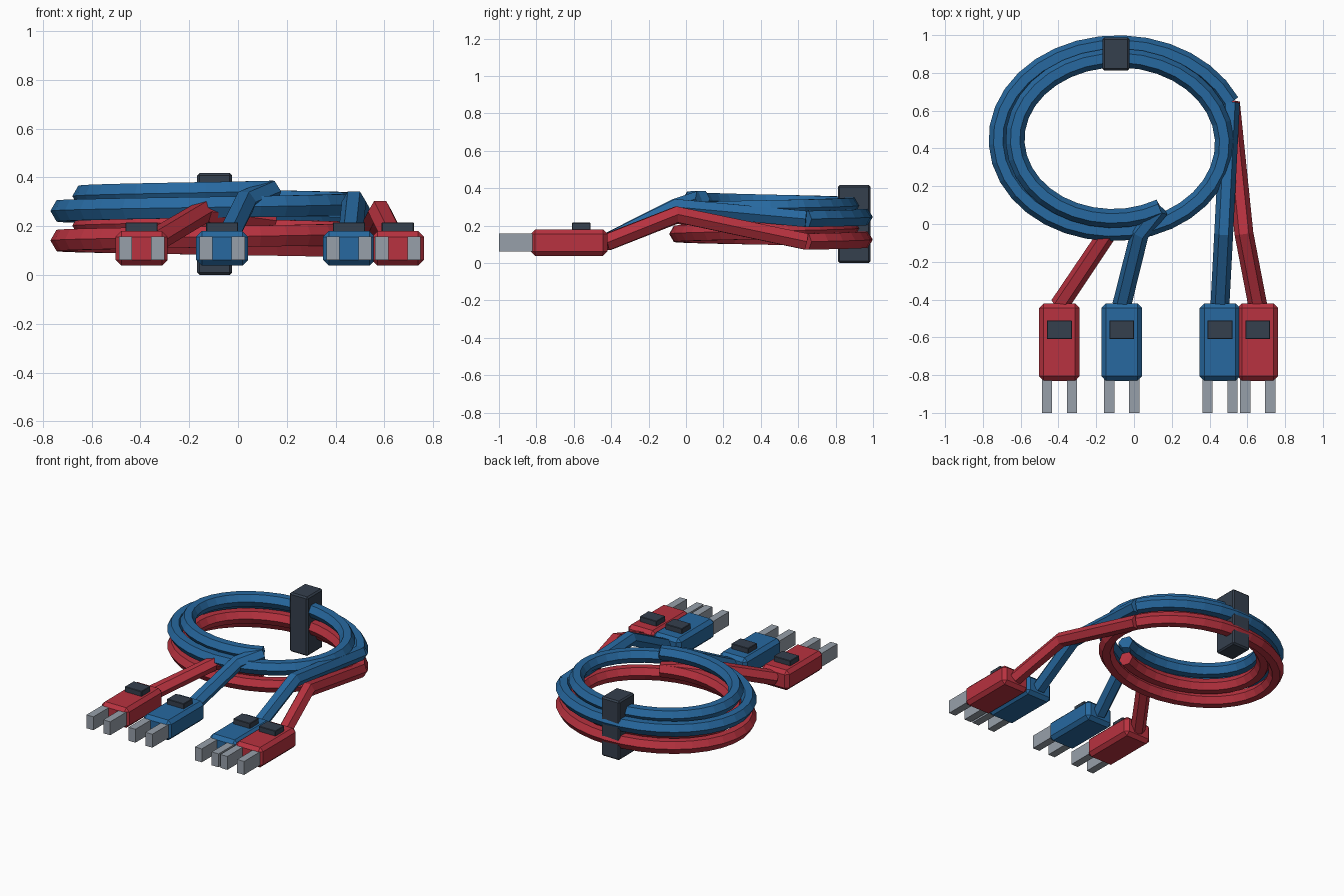
import bpy, bmesh, math
from mathutils import Vector

if "Cube" in bpy.data.objects:
    bpy.data.objects.remove(bpy.data.objects["Cube"])


def material(name, rgb):
    m = bpy.data.materials.new(name)
    m.diffuse_color = (*rgb, 1)
    m.use_nodes = True
    m.node_tree.nodes["Principled BSDF"].inputs["Base Color"].default_value = m.diffuse_color
    return m


RED = material("red_plastic", (0.48, 0.032, 0.05))
BLUE = material("blue_plastic", (0.02, 0.14, 0.35))
DARK = material("dark_plastic", (0.035, 0.05, 0.075))
METAL = material("prong_metal", (0.31, 0.35, 0.40))


def finish(name, bm, mat):
    bmesh.ops.recalc_face_normals(bm, faces=bm.faces)
    me = bpy.data.meshes.new(name)
    bm.to_mesh(me)
    bm.free()
    me.materials.append(mat)
    ob = bpy.data.objects.new(name, me)
    bpy.context.collection.objects.link(ob)
    return ob


def box(name, lo, hi, mat, bevel=0.0):
    lo, hi = Vector(lo), Vector(hi)
    bm = bmesh.new()
    bmesh.ops.create_cube(bm, size=1)
    for v in bm.verts:
        v.co = (lo + hi) / 2 + v.co * (hi - lo)
    if bevel:
        bmesh.ops.bevel(bm, geom=bm.edges[:], offset=bevel, segments=1,
                        affect='EDGES', profile=0.5)
    return finish(name, bm, mat)


def tube(name, pts, mat, r=0.05, sides=6):
    """Capped hexagonal sweep that keeps a flat side upwards."""
    pts = [Vector(p) for p in pts]
    bm = bmesh.new()
    rings = []
    for i, p in enumerate(pts):
        a = (p - pts[i - 1]).normalized() if i else Vector()
        b = (pts[i + 1] - p).normalized() if i < len(pts) - 1 else Vector()
        t = (a + b).normalized()
        side = t.cross(Vector((0, 0, 1))).normalized()
        up = side.cross(t)
        rings.append([bm.verts.new(p + r * (math.cos(k) * side + math.sin(k) * up))
                      for k in (math.tau * j / sides for j in range(sides))])
    for q, s in zip(rings, rings[1:]):
        for j in range(sides):
            n = (j + 1) % sides
            bm.faces.new((q[j], q[n], s[n], s[j]))
    bm.faces.new(rings[0])
    bm.faces.new(rings[-1])
    return finish(name, bm, mat)


def coil(z0, z1, start=23, end=658, steps=60):
    """Inward elliptical spiral rising from z0 to z1."""
    pts = []
    for i in range(steps + 1):
        f = i / steps
        a = math.radians(start + (end - start) * f)
        pts.append((-0.098 + (0.661 - 0.159 * f) * math.cos(a),
                    0.437 + (0.525 - 0.123 * f) * math.sin(a),
                    z0 + (z1 - z0) * f))
    return pts


def plug(name, x, mat):
    # housing, latch and two prongs
    box(name + "_housing", (x - 0.107, -0.83, 0.038), (x + 0.107, -0.42, 0.18), mat, 0.024)
    box(name + "_latch", (x - 0.066, -0.61, 0.17), (x + 0.066, -0.51, 0.216), DARK, 0.003)
    for side, s in (("left", -1), ("right", 1)):
        c = x + s * 0.066
        box(f"{name}_{side}_prong", (c - 0.027, -1.0, 0.062), (c + 0.027, -0.82, 0.157), METAL)


# cables: colour, material, coil heights, (plug x, bend point) for outer and inner lead
cables = (
    ("red", RED, 0.115, 0.222, (0.655, (0.582, -0.05, 0.26)), (-0.395, (-0.14, -0.05, 0.26))),
    ("blue", BLUE, 0.236, 0.343, (0.455, (0.475, -0.05, 0.30)), (-0.065, (0.03, -0.05, 0.30))),
)
for colour, mat, z0, z1, outer, inner in cables:
    path = coil(z0, z1)
    tube(colour + "_cable_coil", path, mat)
    for label, (x, bend), joint in (("outer", outer, path[0]), ("inner", inner, path[-1])):
        tube(f"{colour}_{label}_lead", [joint, bend, (x, -0.43, 0.11)], mat)
        plug(f"{colour}_{label}_plug", x, mat)

# strap holding the bundle together
box("strap", (-0.167, 0.812, 0.0), (-0.024, 0.987, 0.418), DARK, 0.01)
